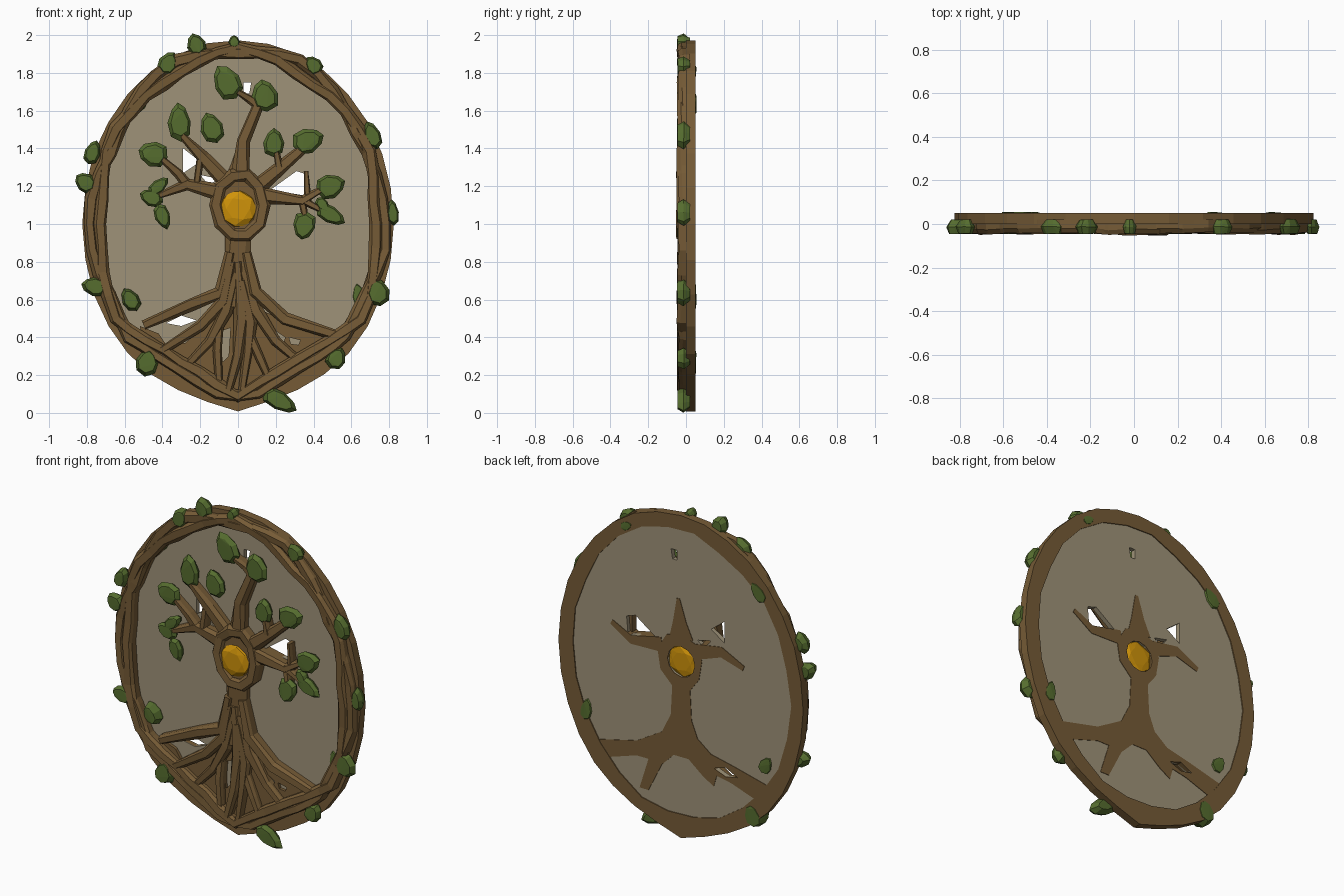
import bpy, bmesh, math, random
from mathutils import Vector

random.seed(4)


def material(name, rgb):
    m = bpy.data.materials.new(name)
    m.diffuse_color = (*rgb, 1)
    return m


BARK = material("bark_brown", (0.18, 0.105, 0.037))
LEAF = material("leaf_green", (0.092, 0.152, 0.028))
STONE = material("panel_taupe", (0.345, 0.29, 0.19))
GOLD = material("gem_gold", (0.62, 0.29, 0.003))


def finish(name, bm, mat):
    bmesh.ops.recalc_face_normals(bm, faces=bm.faces)
    me = bpy.data.meshes.new(name)
    bm.to_mesh(me)
    bm.free()
    me.materials.append(mat)
    ob = bpy.data.objects.new(name, me)
    bpy.context.collection.objects.link(ob)
    return ob


def ellipse(cx, cz, rx, rz, n, jitter=0.0):
    out = []
    for i in range(n):
        a = math.tau * i / n
        k = 1 + random.uniform(-jitter, jitter)
        out.append((cx + rx * k * math.cos(a), cz + rz * k * math.sin(a)))
    return out


def plate(name, loops, y0, y1, mat):
    """Flat plate in the xz plane; loops after the first are holes."""
    bm = bmesh.new()
    edges = []
    for loop in loops:
        vs = [bm.verts.new((x, y0, z)) for x, z in loop]
        edges += [bm.edges.new((vs[i - 1], vs[i])) for i in range(len(vs))]
    bmesh.ops.triangle_fill(bm, use_beauty=True, edges=edges, normal=(0, -1, 0))
    ext = bmesh.ops.extrude_face_region(bm, geom=bm.faces[:], use_keep_orig=True)
    moved = [g for g in ext["geom"] if isinstance(g, bmesh.types.BMVert)]
    bmesh.ops.translate(bm, verts=moved, vec=(0, y1 - y0, 0))
    return finish(name, bm, mat)


def limb(name, pts, yf=-0.042, yb=0.02, closed=False, mat=BARK):
    """Carved strand along (x, z, half width) points with a bevelled front."""
    bm = bmesh.new()
    rings, n = [], len(pts)
    for i, (x, z, r) in enumerate(pts):
        a = pts[(i - 1) % n] if closed else pts[max(i - 1, 0)]
        b = pts[(i + 1) % n] if closed else pts[min(i + 1, n - 1)]
        t = Vector((b[0] - a[0], b[1] - a[1])).normalized()
        f = yf + random.uniform(-0.004, 0.006)
        ridge = random.uniform(-0.2, 0.2)
        section = [(-1, yb), (-1, f + 0.021), (-0.6 + ridge, f),
                   (0.6 + ridge, f + 0.003), (1, f + 0.019), (1, yb)]
        rings.append([bm.verts.new((x - t.y * s * r, y, z + t.x * s * r)) for s, y in section])
    for i in range(n if closed else n - 1):
        p, q = rings[i], rings[(i + 1) % n]
        for j in range(6):
            k = (j + 1) % 6
            bm.faces.new((p[j], p[k], q[k], q[j]))
    if not closed:
        bm.faces.new(rings[0])
        bm.faces.new(rings[-1])
    return finish(name, bm, mat)


def leaf(name, x, z, length, width, angle, yf=-0.045, yb=0.0, back=0.8):
    """Faceted leaf with a nearly flat front and a pointed tip."""
    bm = bmesh.new()
    c, s = math.cos(math.radians(angle)), math.sin(math.radians(angle))
    for scale, y in ((back, yb), (1.0, yf * 0.5 + yb * 0.5), (0.75, yf)):
        for i in range(8):
            a = math.tau * i / 8
            k = scale * random.uniform(0.97, 1.06)
            u = math.cos(a) * length / 2 * k
            v = math.sin(a) * width / 2 * k * (1 - 0.25 * math.cos(a))
            bm.verts.new((x + u * c - v * s, y + random.uniform(-0.002, 0.002), z + u * s + v * c))
    hull = bmesh.ops.convex_hull(bm, input=bm.verts[:])
    loose = [g for g in hull["geom_interior"] if isinstance(g, bmesh.types.BMVert)]
    bmesh.ops.delete(bm, geom=loose, context='VERTS')
    return finish(name, bm, LEAF)


# Back panel with see-through openings
root_gap = [(-0.38, 0.475), (-0.3, 0.515), (-0.22, 0.49), (-0.3, 0.46)]
openings = [
    [(-0.29, 1.40), (-0.20, 1.33), (-0.29, 1.27)],
    [(-0.20, 1.26), (-0.11, 1.24), (-0.15, 1.20)],
    [(0.17, 1.18), (0.31, 1.28), (0.37, 1.26), (0.36, 1.15)],
    [(0.03, 1.75), (0.07, 1.75), (0.06, 1.69), (0.03, 1.69)],
    root_gap]
gem_hole = ellipse(0, 1.08, 0.092, 0.092, 12)
plate("panel", [ellipse(0, 1, 0.77, 0.92, 28), gem_hole] + openings, 0.015, 0.044, STONE)

# Rim: broad back ring, slightly pointed at the bottom, plus two vine strands in front
outer = []
for x, z in ellipse(0, 1, 0.825, 0.975, 32, 0.003):
    if z < 0.4:
        z += 0.02 * math.sin(abs(x) / 0.62 * math.pi) - 0.015 * (abs(x) < 0.05)
    outer.append((x, z))
plate("rim_back", [outer, ellipse(0.0, 1.01, 0.735, 0.87, 26, 0.015)], 0.0, 0.05, BARK)


def vine(side):
    pts = []
    for i in range(44):
        a = math.tau * i / 44 - math.pi / 2
        k = 1 + side * (0.012 + 0.026 * math.cos(6 * a)) + random.uniform(-0.01, 0.01)
        x, z = 0.755 * k * math.cos(a), 1 + 0.915 * k * math.sin(a)
        if z < 0.8:  # the bottom straightens to a V
            z = max(z, 0.062 - 0.024 * side + 0.62 * abs(x))
        pts.append((x, z, 0.032 + random.uniform(-0.004, 0.004)))
    return pts


limb("rim_vine_outer", vine(1), yf=-0.042, closed=True)
limb("rim_vine_inner", vine(-1), yf=-0.047, closed=True)

# Gem, flattened front and back, and its wooden setting
bm = bmesh.new()
bmesh.ops.create_icosphere(bm, subdivisions=2, radius=1)
for v in bm.verts:
    y = max(-0.05, min(0.046, v.co.y * 0.08))
    v.co = (v.co.x * 0.106, y, 1.08 + v.co.z * 0.106)
finish("gem", bm, GOLD)
plate("gem_seat", [ellipse(0.01, 1.1, 0.14, 0.16, 10), gem_hole], -0.03, 0.03, BARK)
hub = [(x, 1.1 + z * 0.165, 0.036) for x, z in ellipse(0.01, 0, 0.127, 1, 10)]
limb("gem_setting", hub, yf=-0.05, yb=0.03, closed=True)

# Trunk and roots seen on the back
plate("tree_back", [[(0.06, 0.92), (0.14, 1.0), (0.16, 1.12), (0.1, 1.22), (0, 1.25), (-0.1, 1.21),
                     (-0.14, 1.12), (-0.12, 1.0), (-0.06, 0.92), (-0.07, 0.74), (-0.11, 0.64),
                     (-0.2, 0.57), (-0.36, 0.535), (-0.62, 0.47), (-0.54, 0.36), (-0.34, 0.43),
                     (-0.24, 0.45), (-0.22, 0.38), (-0.15, 0.42), (-0.05, 0.5),
                     (0.05, 0.5), (0.13, 0.42), (0.22, 0.24), (0.28, 0.24), (0.22, 0.43), (0.3, 0.43),
                     (0.52, 0.36), (0.64, 0.44), (0.3, 0.52), (0.13, 0.62), (0.07, 0.74)],
                    gem_hole, root_gap], 0.02, 0.047, BARK)
limb("branch_back_top", [(0, 1.22, 0.08), (0.01, 1.32, 0.045), (0.02, 1.46, 0.01)], yf=0.0, yb=0.047)

# Branches: (x, z, half width); the lower side branches also show behind
branches = {
    "top": [(0.01, 1.25, 0.05), (0.03, 1.44, 0.035), (0.1, 1.61, 0.03), (0.13, 1.7, 0.02)],
    "top_twig": [(0.12, 1.62, 0.028), (0.06, 1.66, 0.022), (0.0, 1.7, 0.015)],
    "right_upper": [(0.11, 1.2, 0.045), (0.25, 1.32, 0.034), (0.37, 1.42, 0.025)],
    "right_upper_twig": [(0.22, 1.3, 0.022), (0.2, 1.4, 0.015)],
    "right_lower": [(0.13, 1.15, 0.045), (0.34, 1.125, 0.026), (0.47, 1.2, 0.015)],
    "right_fork": [(0.33, 1.13, 0.022), (0.47, 1.06, 0.014)],
    "right_drop": [(0.34, 1.13, 0.022), (0.36, 1.0, 0.014)],
    "right_rise": [(0.37, 1.12, 0.02), (0.36, 1.28, 0.012)],
    "left_upper": [(-0.05, 1.21, 0.045), (-0.18, 1.35, 0.035), (-0.3, 1.47, 0.018)],
    "left_lower": [(-0.11, 1.17, 0.045), (-0.27, 1.21, 0.032), (-0.42, 1.15, 0.016)],
    "left_fork": [(-0.26, 1.2, 0.03), (-0.32, 1.27, 0.025), (-0.41, 1.35, 0.016)],
    "left_link": [(-0.2, 1.34, 0.02), (-0.22, 1.2, 0.018)],
}
for key, pts in branches.items():
    limb("branch_" + key, pts, yb=0.047 if "lower" in key else 0.02)

# Trunk with a fan of roots standing on a soil plate with small gaps
limb("trunk", [(0, 0.95, 0.07), (0, 0.8, 0.068), (0.01, 0.68, 0.09), (0.01, 0.56, 0.12)], yf=-0.034)
roots = [
    [(-0.045, 0.85, 0.025), (-0.09, 0.64, 0.038), (-0.25, 0.57, 0.034), (-0.5, 0.465, 0.025)],
    [(-0.03, 0.8, 0.02), (-0.08, 0.59, 0.034), (-0.2, 0.46, 0.03), (-0.4, 0.33, 0.022)],
    [(-0.01, 0.75, 0.02), (-0.06, 0.54, 0.034), (-0.15, 0.38, 0.026), (-0.28, 0.24, 0.02)],
    [(-0.1, 0.46, 0.024), (-0.11, 0.33, 0.024), (-0.1, 0.15, 0.02)],
    [(0, 0.8, 0.02), (0.015, 0.5, 0.038), (0.0, 0.3, 0.028), (-0.05, 0.12, 0.02)],
    [(0.02, 0.7, 0.02), (0.07, 0.48, 0.034), (0.05, 0.32, 0.026), (0.02, 0.12, 0.018)],
    [(0.06, 0.42, 0.024), (0.12, 0.28, 0.024), (0.17, 0.17, 0.018)],
    [(0.03, 0.75, 0.02), (0.1, 0.54, 0.036), (0.2, 0.38, 0.028), (0.33, 0.27, 0.022)],
    [(0.045, 0.85, 0.025), (0.09, 0.64, 0.038), (0.25, 0.5, 0.034), (0.52, 0.41, 0.028)],
]
for i, pts in enumerate(roots):
    limb(f"root_{i}", pts, yf=-0.046 + 0.002 * (i % 4))
soil_gaps = [[(-0.1, 0.43), (-0.04, 0.45), (-0.05, 0.3), (-0.08, 0.27)],
             [(0.16, 0.46), (0.25, 0.4), (0.24, 0.37), (0.19, 0.38)],
             [(0.27, 0.4), (0.33, 0.385), (0.32, 0.36), (0.28, 0.365)]]
plate("soil", [[(-0.52, 0.46), (-0.42, 0.42), (-0.38, 0.36), (-0.28, 0.37), (-0.2, 0.44), (-0.05, 0.57),
                (0.06, 0.57), (0.25, 0.49), (0.52, 0.44), (0.52, 0.34), (0, 0.06), (-0.5, 0.36)]]
      + soil_gaps, -0.003, 0.02, BARK)

# Leaves on the branches: x, z, length, width, angle
for i, spec in enumerate([
        (-0.06, 1.75, 0.19, 0.14, 120), (0.14, 1.68, 0.17, 0.14, 100), (-0.31, 1.54, 0.2, 0.12, 95),
        (-0.14, 1.51, 0.17, 0.12, 110), (0.19, 1.43, 0.15, 0.11, 90), (0.37, 1.44, 0.17, 0.13, 20),
        (-0.45, 1.37, 0.16, 0.13, 165), (0.49, 1.2, 0.16, 0.13, 20), (0.35, 0.99, 0.15, 0.12, 260),
        (0.49, 1.05, 0.17, 0.09, -30), (-0.46, 1.14, 0.13, 0.09, 160), (-0.4, 1.04, 0.14, 0.08, -70),
        (-0.42, 1.2, 0.13, 0.07, 40), (0.45, 1.1, 0.1, 0.06, -50)]):
    leaf(f"leaf_{i}", *spec)

# Leaves on the rim front and edge
for i, spec in enumerate([
        (-0.37, 1.85, 0.13, 0.1, 60), (-0.22, 1.95, 0.12, 0.1, 110), (-0.02, 1.965, 0.07, 0.06, 90),
        (0.71, 1.47, 0.15, 0.09, 110), (0.82, 1.06, 0.14, 0.06, 95), (0.52, 0.29, 0.12, 0.1, 60),
        (0.22, 0.065, 0.2, 0.1, -30), (-0.76, 0.67, 0.14, 0.1, 170), (-0.77, 1.38, 0.13, 0.08, 70),
        (-0.81, 1.22, 0.12, 0.1, 140), (0.4, 1.84, 0.11, 0.09, 130), (0.74, 0.64, 0.15, 0.12, 100)]):
    leaf(f"rim_leaf_{i}", *spec, yf=-0.045, yb=0.02, back=0.6)
# Leaves that show on the back; the first two reach through to the front
for i, spec in enumerate([
        (-0.57, 0.6, 0.13, 0.09, 120), (-0.48, 0.27, 0.15, 0.12, 80), (-0.52, 1.64, 0.15, 0.09, 50),
        (0.37, 1.81, 0.09, 0.06, 150), (0.64, 0.62, 0.15, 0.08, 100)]):
    leaf(f"rim_back_leaf_{i}", *spec, yf=0.01 if i > 1 else -0.045, yb=0.053)
